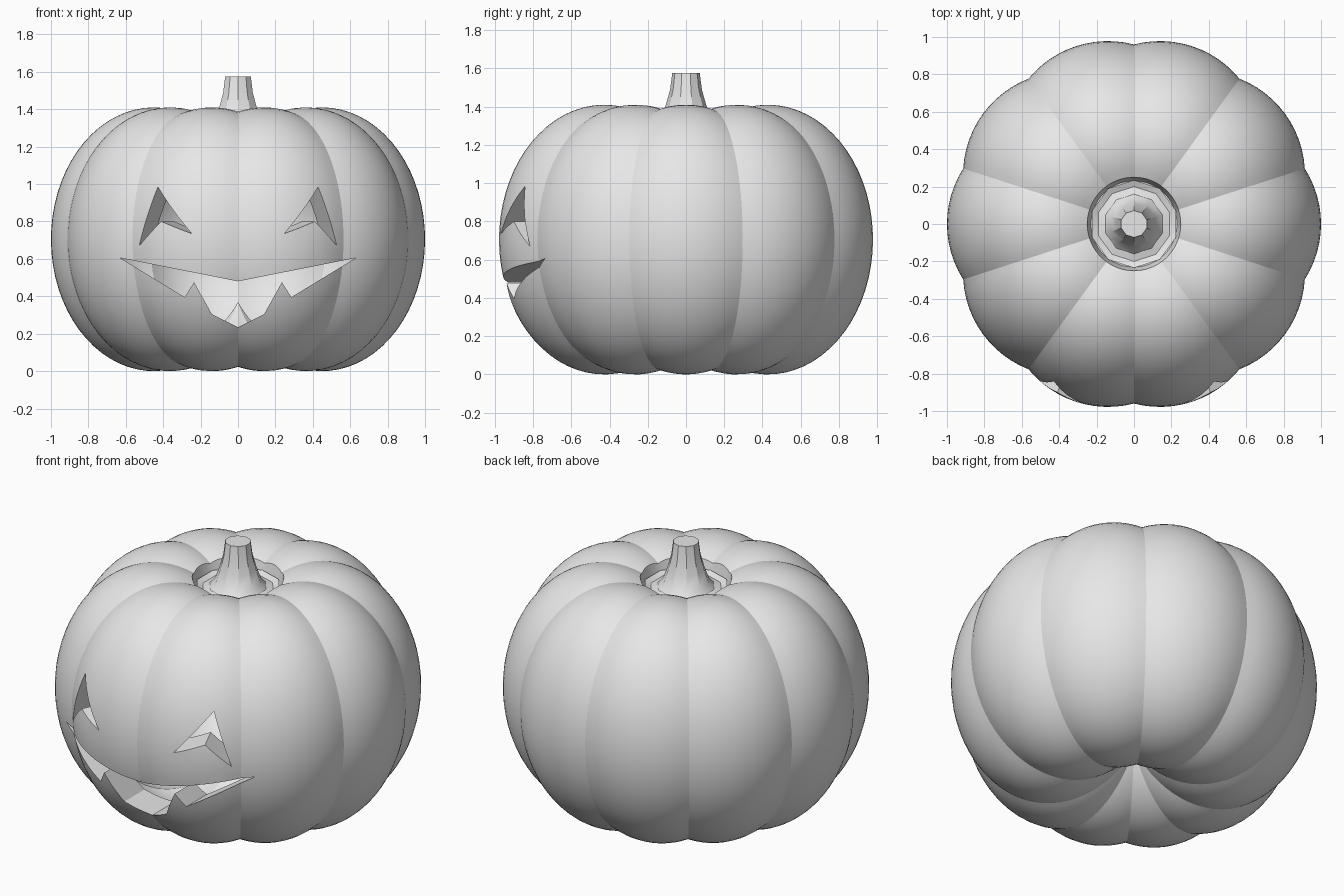
import bpy, bmesh
from math import sin, cos, pi, sqrt, acos, radians
from mathutils import Matrix

if "Cube" in bpy.data.objects:
    bpy.data.objects.remove(bpy.data.objects["Cube"])

LOBES = 10
OFFSET, RADIUS, HALF_HEIGHT = 0.45, 0.55, 0.705   # ellipsoid lobes around the axis

grey = bpy.data.materials.new("plain grey")
grey.use_nodes = True
grey.diffuse_color = (0.8, 0.8, 0.8, 1)
grey.node_tree.nodes["Principled BSDF"].inputs["Base Color"].default_value = (0.8, 0.8, 0.8, 1)


def make_object(name, bm):
    bmesh.ops.remove_doubles(bm, verts=bm.verts, dist=0.0005)
    bmesh.ops.recalc_face_normals(bm, faces=bm.faces)
    mesh = bpy.data.meshes.new(name)
    bm.to_mesh(mesh)
    bm.free()
    mesh.materials.append(grey)
    obj = bpy.data.objects.new(name, mesh)
    bpy.context.collection.objects.link(obj)
    return obj


def activate(obj):
    bpy.ops.object.select_all(action='DESELECT')
    obj.select_set(True)
    bpy.context.view_layer.objects.active = obj


def skin(bm, columns):
    """Bridge neighbouring columns of points with quads, closing the loop."""
    cols = [[bm.verts.new(p) for p in col] for col in columns]
    for a, b in zip(cols, cols[1:] + cols[:1]):
        for i in range(len(a) - 1):
            bm.faces.new((a[i], b[i], b[i + 1], a[i + 1]))


def lobed_shell(name, scale, rim, across=12, rows=48):
    """Ring of merged ellipsoid lobes, open to radius rim at the top, then capped."""
    columns = []
    for k in range(LOBES * across):
        a = (k % across / across - 0.5) * 2 * pi / LOBES
        az = (k // across) * 2 * pi / LOBES + a
        centre = OFFSET * cos(a)
        s = sqrt(RADIUS ** 2 - (OFFSET * sin(a)) ** 2)
        h = HALF_HEIGHT * s / RADIUS
        low, high = -acos(-centre / s), acos((rim - centre) / s)
        profile = []
        for i in range(rows + 1):
            t = low + (high - low) * i / rows
            profile.append((max(0, centre + s * cos(t)), h * sin(t)))
        if rim:
            profile += [(rim - 0.02, 0.56), (0, 0.56)]
        columns.append([(scale * r * cos(az), scale * r * sin(az), HALF_HEIGHT + scale * z)
                        for r, z in profile])
    bm = bmesh.new()
    skin(bm, columns)
    return make_object(name, bm)


def prism_cutter(name, outline, slant=0.0, near=-1.2, far=-0.45):
    """Prism through (x, y, z) outline points, drifting sideways with depth."""
    bm = bmesh.new()
    rings = [[bm.verts.new((x + (depth - y) * slant, depth, z)) for x, y, z in outline]
             for depth in (near, far)]
    for ring in rings:
        bm.faces.new(ring)
    for i in range(len(outline)):
        j = (i + 1) % len(outline)
        bm.faces.new((rings[0][i], rings[0][j], rings[1][j], rings[1][i]))
    return make_object(name, bm)


# Hollow body
body = lobed_shell("pumpkin_body", 1.0, 0.25)
cutters = [lobed_shell("hollow_cutter", 0.83, 0.0)]

# Eye and mouth cutters
eye = [(0.43, -0.845, 0.985), (0.53, -0.82, 0.67), (0.41, -0.9, 0.80), (0.24, -0.95, 0.735)]
half_mouth = [(0.63, 0.605), (0.285, 0.395), (0.235, 0.475), (0.14, 0.305)]
mouth = [(0, 0.48)] + half_mouth + [(0, 0.235)] + [(-x, z) for x, z in reversed(half_mouth)]
for side, label in ((1, "left"), (-1, "right")):
    cutters.append(prism_cutter(label + "_eye_cutter",
                                [(side * x, y, z) for x, y, z in eye], -0.45 * side))
cutters.append(prism_cutter("mouth_cutter", [(x, 0, z) for x, z in mouth]))

# Carve the body
activate(body)
for cutter in cutters:
    mod = body.modifiers.new(cutter.name, 'BOOLEAN')
    mod.operation = 'DIFFERENCE'
    mod.solver = 'EXACT'
    mod.object = cutter
    bpy.ops.object.modifier_apply(modifier=mod.name)
for cutter in cutters:
    bpy.data.objects.remove(cutter)

# Stem with a flared foot
stem_profile = [(0.235, 1.27), (0.235, 1.31), (0.2, 1.295), (0.16, 1.305), (0.13, 1.34),
                (0.105, 1.41), (0.083, 1.49), (0.072, 1.575), (0, 1.575)]
bm = bmesh.new()
skin(bm, [[Matrix.Rotation(2 * pi * (k + 0.5) / LOBES, 3, 'Z') @ Matrix(((r, 0, z),) * 3)[0]
           for r, z in stem_profile] for k in range(LOBES)])
stem = make_object("stem", bm)

for obj in (body, stem):
    activate(obj)
    bpy.ops.object.shade_smooth_by_angle(angle=radians(22 if obj is body else 30))
